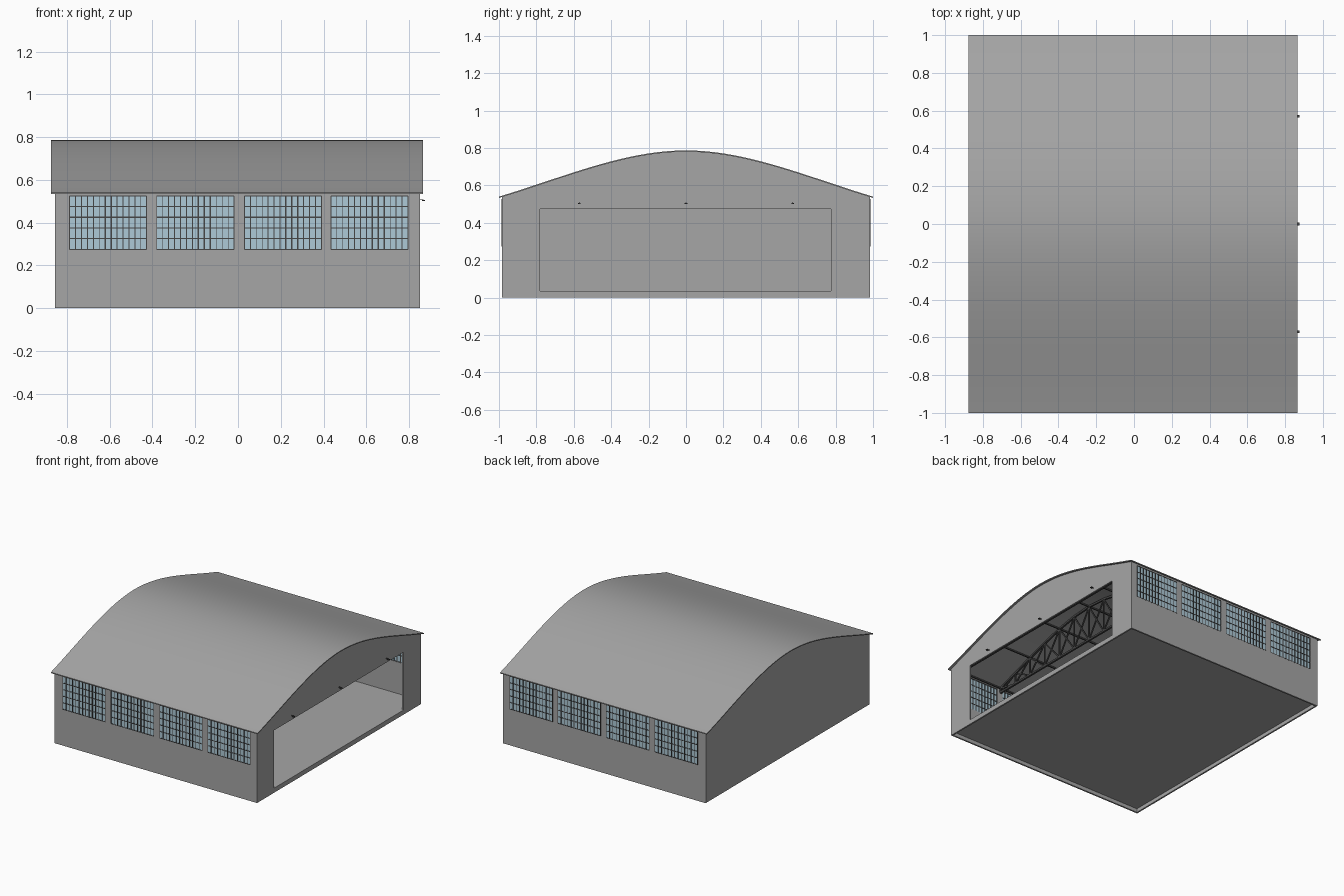
import bpy, bmesh
from mathutils import Vector

if "Cube" in bpy.data.objects:
    bpy.data.objects.remove(bpy.data.objects["Cube"])


def material(name, r, g, b):
    m = bpy.data.materials.new(name)
    m.diffuse_color = (r, g, b, 1)
    m.use_nodes = True
    m.node_tree.nodes["Principled BSDF"].inputs["Base Color"].default_value = m.diffuse_color
    return m


GREY = material("concrete grey", 0.38, 0.38, 0.38)
GLASS = material("window blue", 0.42, 0.59, 0.68)
DARK = material("dark steel", 0.06, 0.06, 0.06)


def finish(name, bm, mat):
    me = bpy.data.meshes.new(name)
    bm.to_mesh(me)
    bm.free()
    me.materials.append(mat)
    ob = bpy.data.objects.new(name, me)
    bpy.context.collection.objects.link(ob)
    return ob


def add_box(bm, lo, hi):
    vs = bmesh.ops.create_cube(bm, size=1)["verts"]
    for v in vs:
        v.co = Vector([(lo[i] + hi[i]) / 2 + v.co[i] * (hi[i] - lo[i]) for i in range(3)])


def add_bar(bm, a, b, w):
    """Square bar between two points."""
    a, b = Vector(a), Vector(b)
    d = b - a
    rot = d.to_track_quat('Z', 'Y')
    for v in bmesh.ops.create_cube(bm, size=1)["verts"]:
        v.co = (a + b) / 2 + rot @ Vector((v.co.x * w, v.co.y * w, v.co.z * d.length))


def roof_z(y):
    t = abs(y)
    return 0.54 + 0.247 * (1 - 1.8 * t * t + 0.8 * t ** 3)


def sheet(name, us, levels, place, is_hole, thick):
    """Wall grid with open cells, thickened evenly about its middle plane."""
    bm = bmesh.new()
    grid = [[bm.verts.new(place(u, z)) for z in levels(u)] for u in us]
    for i in range(len(us) - 1):
        mid = (us[i] + us[i + 1]) / 2
        for k in range(len(grid[0]) - 1):
            if not is_hole(mid, k):
                bm.faces.new((grid[i][k], grid[i + 1][k], grid[i + 1][k + 1], grid[i][k + 1]))
    loose = [v for v in bm.verts if not v.link_faces]
    bmesh.ops.delete(bm, geom=loose, context='VERTS')
    ob = finish(name, bm, GREY)
    mod = ob.modifiers.new("thickness", 'SOLIDIFY')
    mod.thickness = thick
    mod.offset = 0
    return ob


# Curved roof
N = 40
bm = bmesh.new()
ring = []
for i in range(N + 1):
    y = -1 + 2 * i / N
    ring.append([bm.verts.new((x, y, roof_z(y) - dz))
                 for x, dz in ((-0.875, 0), (0.865, 0), (0.865, 0.007), (-0.875, 0.007))])
for a, b in zip(ring, ring[1:]):
    for k in range(4):
        bm.faces.new((a[k], a[(k + 1) % 4], b[(k + 1) % 4], b[k]))
bm.faces.new(ring[0])
bm.faces.new(ring[-1][::-1])
bmesh.ops.recalc_face_normals(bm, faces=bm.faces)
roof = finish("roof", bm, GREY)
bpy.context.view_layer.objects.active = roof
roof.select_set(True)
bpy.ops.object.shade_smooth_by_angle(angle=0.5)

# Gable walls: the right one has the wide door opening
ys = sorted([-0.983 + 1.966 * i / 32 for i in range(33)] + [-0.78, 0.775])


def gable_levels(y):
    return (0, 0.035, 0.475, roof_z(y) - 0.004)


sheet("door_wall", ys, gable_levels, lambda y, z: (0.844, y, z),
      lambda y, k: k == 1 and -0.78 < y < 0.775, 0.012)
sheet("rear_gable_wall", ys, gable_levels, lambda y, z: (-0.849, y, z),
      lambda y, k: False, 0.012)

# Side walls with four window openings each
WINDOWS = [(-0.787, -0.427), (-0.38, -0.018), (0.03, 0.39), (0.434, 0.795)]
Z0, Z1 = 0.275, 0.525
xs = [-0.854] + [x for w in WINDOWS for x in w] + [0.849]
for s, side in ((-1, "front"), (1, "back")):
    sheet(side + "_wall", xs, lambda x: (0, Z0, Z1, 0.54),
          lambda x, z, s=s: (x, s * 0.979, z),
          lambda x, k: k == 1 and any(a < x < b for a, b in WINDOWS), 0.012)
    panes, bars = bmesh.new(), bmesh.new()
    for a, b in WINDOWS:
        y = s * 0.981
        add_box(panes, (a, y - 0.002, Z0), (b, y + 0.002, Z1))
        for i in range(14):
            x = a + (b - a) * i / 13
            w = 0.0032 if 5 < i < 10 else 0.002
            add_box(bars, (x - w, y - 0.005, Z0), (x + w, y + 0.005, Z1))
        for i in range(6):
            z = Z0 + (Z1 - Z0) * i / 5
            add_box(bars, (a, y - 0.0045, z - 0.0025), (b, y + 0.0045, z + 0.0025))
    finish(side + "_window_glass", panes, GLASS)
    finish(side + "_window_bars", bars, DARK)

# Raised floor slab
bm = bmesh.new()
add_box(bm, (-0.845, -0.975, 0.028), (0.84, 0.975, 0.035))
finish("floor", bm, GREY)

# Roof trusses with crossed webs
bm = bmesh.new()
BAYS = 12
nodes = [-0.965 + 1.93 * i / BAYS for i in range(BAYS + 1)]
for x in (-0.81, -0.404, 0.006, 0.412, 0.81):
    low = [(x, y, 0.5) for y in nodes]
    top = [(x, y, roof_z(y) - 0.018) for y in nodes]
    add_bar(bm, low[0], low[-1], 0.014)
    for i in range(BAYS):
        add_bar(bm, top[i], top[i + 1], 0.014)
        add_bar(bm, low[i], top[i + 1], 0.009)
        add_bar(bm, top[i], low[i + 1], 0.009)
    for i in range(BAYS + 1):
        add_bar(bm, low[i], top[i], 0.009)
# Purlins tying the trusses together
for y in nodes[::2]:
    add_bar(bm, (-0.84, y, roof_z(y) - 0.016), (0.835, y, roof_z(y) - 0.016), 0.01)
finish("roof_trusses", bm, DARK)

# Small lamps above the door
bm = bmesh.new()
for y in (-0.57, 0, 0.57):
    add_box(bm, (0.848, y - 0.003, 0.505), (0.868, y + 0.003, 0.509))
    add_box(bm, (0.860, y - 0.007, 0.501), (0.875, y + 0.007, 0.506))
finish("door_lamps", bm, DARK)
